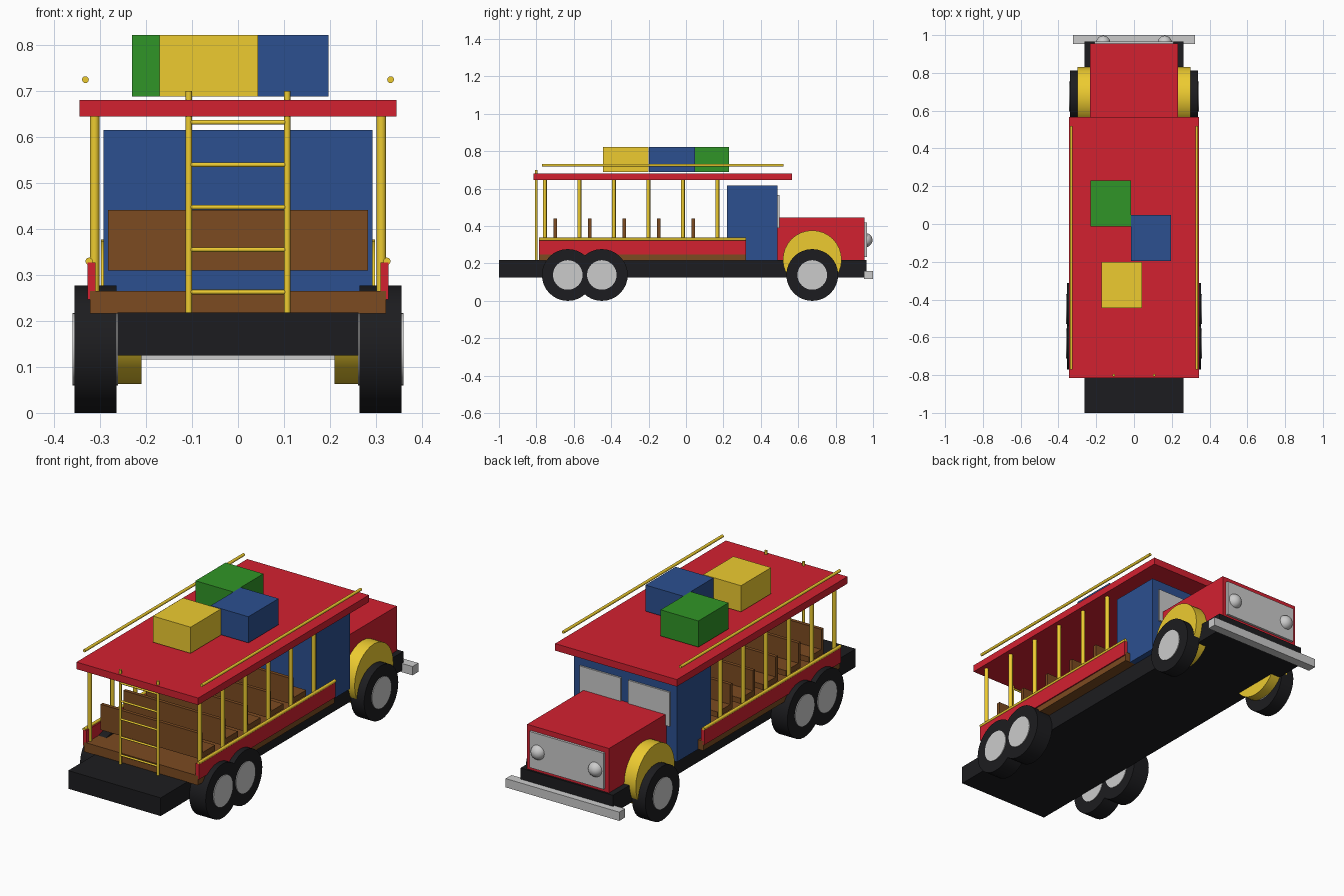
import bpy
from math import pi, radians

if "Cube" in bpy.data.objects:
    bpy.data.objects.remove(bpy.data.objects["Cube"])

COLORS = {
    "red": (0.65, 0.015, 0.03), "blue": (0.025, 0.08, 0.28),
    "yellow": (0.85, 0.6, 0.03), "green": (0.03, 0.3, 0.02),
    "brown": (0.2, 0.07, 0.015), "black": (0.012, 0.012, 0.014),
}
MATS = {}
for key, rgb in COLORS.items():
    MATS[key] = bpy.data.materials.new(key)
    MATS[key].diffuse_color = (*rgb, 1)


def finish(name, color):
    ob = bpy.context.object
    ob.name = name
    if color:
        ob.data.materials.append(MATS[color])
    return ob


def box(name, x, y, z, color=None):
    """Box from (min, max) ranges on each axis."""
    bpy.ops.mesh.primitive_cube_add(size=1, location=[sum(r) / 2 for r in (x, y, z)])
    ob = finish(name, color)
    ob.scale = [r[1] - r[0] for r in (x, y, z)]
    bpy.ops.object.transform_apply(location=False, rotation=False, scale=True)
    return ob


def rod(name, axis, span, a, b, radius, color=None, sides=32):
    """Cylinder along an axis; a and b are the other two coordinates in xyz order."""
    mid, length = (span[0] + span[1]) / 2, span[1] - span[0]
    loc = {"x": (mid, a, b), "y": (a, mid, b), "z": (a, b, mid)}[axis]
    rot = {"x": (0, pi / 2, 0), "y": (pi / 2, 0, 0), "z": (0, 0, 0)}[axis]
    bpy.ops.mesh.primitive_cylinder_add(vertices=sides, radius=radius, depth=length,
                                        location=loc, rotation=rot)
    bpy.ops.object.shade_smooth_by_angle(angle=radians(40))
    return finish(name, color)


def side(s, lo, hi):
    return (lo, hi) if s > 0 else (-hi, -lo)


# Chassis, hood, cab and nose
box("chassis", (-0.262, 0.262), (-1.0, 0.965), (0.125, 0.218), "black")
box("hood", (-0.232, 0.232), (0.48, 0.955), (0.218, 0.446), "red")
box("cab", (-0.293, 0.293), (0.218, 0.49), (0.216, 0.616), "blue")
box("grille", (-0.21, 0.21), (0.95, 0.967), (0.235, 0.42))
box("bumper", (-0.322, 0.322), (0.953, 1.0), (0.116, 0.161))

# Passenger floor and roof
box("floor", (-0.322, 0.322), (-0.785, 0.32), (0.216, 0.265), "brown")
box("roof", (-0.345, 0.345), (-0.815, 0.567), (0.645, 0.681), "red")

# Benches: cushion with an upright back
for i in range(5):
    y = -0.70 + 0.1845 * i
    box("seat_cushion", (-0.283, 0.283), (y - 0.009, y + 0.11), (0.31, 0.338), "brown")
    box("seat_back", (-0.283, 0.283), (y - 0.009, y + 0.009), (0.335, 0.441), "brown")

for s in (-1, 1):
    # Windshield panes and headlights
    box("windshield_pane", side(s, 0.022, 0.255), (0.485, 0.499), (0.39, 0.565))
    bpy.ops.mesh.primitive_uv_sphere_add(segments=24, ring_count=16, radius=0.038,
                                         location=(s * 0.163, 0.959, 0.325))
    bpy.ops.object.shade_smooth()
    finish("headlight", None)

    # Side panels, hand rails, roof posts and roof rails
    box("side_panel", side(s, 0.310, 0.328), (-0.785, 0.32), (0.247, 0.327), "red")
    rod("hand_rail", "y", (-0.785, 0.322), s * 0.324, 0.33, 0.008, "yellow", 12)
    for i in range(6):
        rod("roof_post", "z", (0.255, 0.65), s * 0.312, -0.755 + 0.1845 * i,
            0.0105, "yellow", 12)
    rod("roof_rail", "y", (-0.77, 0.52), s * 0.332, 0.725, 0.0075, "yellow", 12)

    # Rear ladder uprights
    rod("ladder_upright", "z", (0.217, 0.70), s * 0.107, -0.80, 0.007, "yellow", 12)

    # Fenders and wheels
    rod("fender", "x", side(s, 0.21, 0.298), 0.675, 0.22, 0.157, "yellow")
    for y, outer in ((-0.632, 0.356), (-0.45, 0.356), (0.675, 0.339)):
        rod("tire", "x", side(s, 0.264, outer), y, 0.1385, 0.1385, "black")
        rod("hub", "x", side(s, 0.261, outer + 0.004), y, 0.1385, 0.079)

# Ladder rungs
for i in range(5):
    rod("ladder_rung", "x", (-0.105, 0.105), -0.80, 0.263 + 0.0923 * i, 0.005, "yellow", 12)

# Luggage on the roof
for color, x, y in (("green", -0.124, 0.108), ("blue", 0.09, -0.075), ("yellow", -0.064, -0.323)):
    box("luggage_box", (x - 0.107, x + 0.107), (y - 0.122, y + 0.122), (0.688, 0.822), color)

for m in bpy.data.materials:
    if m.users and not m.is_grease_pencil:
        m.use_nodes = True
        m.node_tree.nodes["Principled BSDF"].inputs["Base Color"].default_value = m.diffuse_color
